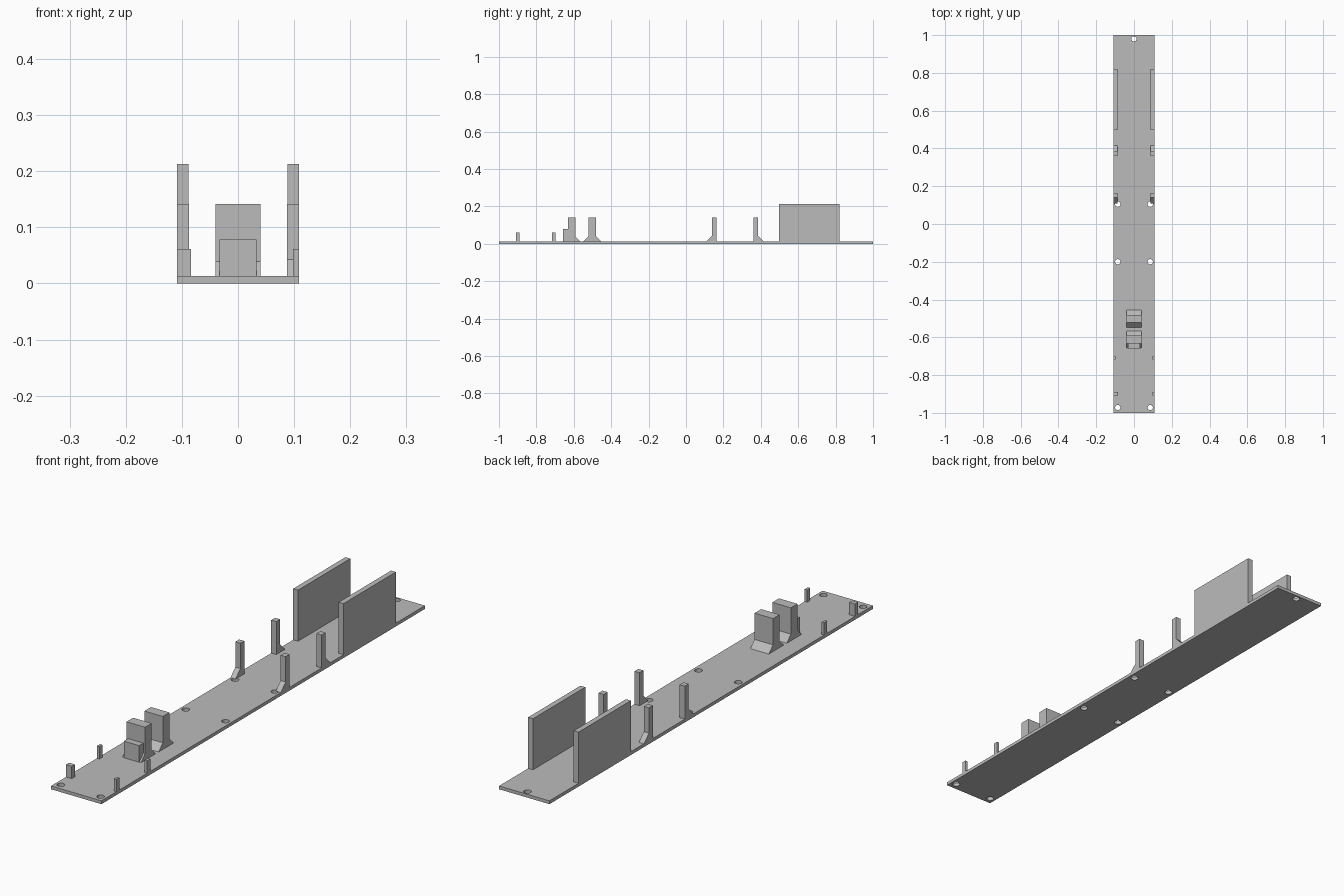
import bpy
import bmesh
import math

if "Cube" in bpy.data.objects:
    bpy.data.objects.remove(bpy.data.objects["Cube"], do_unlink=True)

# Single flat grey for everything
GREY = (0.5, 0.5, 0.5, 1)
grey = bpy.data.materials.new("plain_grey")
grey.use_nodes = True
grey.diffuse_color = GREY
grey.node_tree.nodes["Principled BSDF"].inputs["Base Color"].default_value = GREY

HALF = 0.109     # half width of the base plate
THICK = 0.013    # base plate thickness
SIDES = {"left": 1, "right": -1}


def extrude_profile(name, points, x0, x1):
    """Solid from a side profile of (y, z) points, spanning x0 to x1."""
    bm = bmesh.new()
    face = bm.faces.new([bm.verts.new((x0, y, z)) for y, z in points])
    new = bmesh.ops.extrude_face_region(bm, geom=[face])["geom"]
    moved = [v for v in new if isinstance(v, bmesh.types.BMVert)]
    bmesh.ops.translate(bm, verts=moved, vec=(x1 - x0, 0, 0))
    bmesh.ops.recalc_face_normals(bm, faces=bm.faces)
    mesh = bpy.data.meshes.new(name)
    bm.to_mesh(mesh)
    bm.free()
    mesh.materials.append(grey)
    obj = bpy.data.objects.new(name, mesh)
    bpy.context.collection.objects.link(obj)
    return obj


def block(name, x0, x1, y0, y1, top, front_foot=0, back_foot=0, foot_height=0.043):
    """Upright block on the plate with optional sloped feet."""
    points = [(y1, top), (y0, top)]
    if front_foot:
        points.append((y0, foot_height))
    points += [(y0 - front_foot, THICK), (y1 + back_foot, THICK)]
    if back_foot:
        points.append((y1, foot_height))
    return extrude_profile(name, points, x0, x1)


def edge_block(name, side, width, *args, **kwargs):
    """Block flush with one long edge of the plate."""
    s = SIDES[side]
    x0, x1 = sorted((s * HALF, s * (HALF - width)))
    return block(side + "_" + name, x0, x1, *args, **kwargs)


# Base plate: a filled outline with round screw holes
curve = bpy.data.curves.new("base_plate", "CURVE")
curve.dimensions = "2D"
curve.fill_mode = "BOTH"
curve.extrude = THICK / 2


def add_loop(points):
    spline = curve.splines.new("POLY")
    spline.points.add(len(points) - 1)
    for p, (x, y) in zip(spline.points, points):
        p.co = (x, y, 0, 1)
    spline.use_cyclic_u = True
    spline.use_smooth = False


add_loop([(-HALF, -1), (HALF, -1), (HALF, 1), (-HALF, 1)])
holes = [(0, 0.98)] + [(s * 0.086, y) for s in (-1, 1) for y in (-0.972, -0.2, 0.105)]
for hx, hy in holes:
    angles = [2 * math.pi * i / 16 for i in range(16)]
    add_loop([(hx + 0.014 * math.cos(a), hy + 0.014 * math.sin(a)) for a in angles])

plate = bpy.data.objects.new("base_plate", curve)
bpy.context.collection.objects.link(plate)
plate.location.z = THICK / 2
curve.materials.append(grey)
bpy.ops.object.select_all(action="DESELECT")
plate.select_set(True)
bpy.context.view_layer.objects.active = plate
bpy.ops.object.convert(target="MESH")

# Matching parts along both long edges
for side in SIDES:
    edge_block("side_wall", side, 0.021, 0.497, 0.82, 0.213)
    edge_block("rear_post", side, 0.022, 0.361, 0.385, 0.142, back_foot=0.03)
    edge_block("middle_post", side, 0.022, 0.139, 0.163, 0.142, front_foot=0.03)
    edge_block("second_peg", side, 0.011, -0.717, -0.698, 0.0615)

# Front pegs: the right one is wider
edge_block("front_peg", "left", 0.011, -0.908, -0.889, 0.0615)
edge_block("front_peg", "right", 0.025, -0.908, -0.889, 0.0615)

# Two central supports with sloped feet, and a step on the front one
block("front_support", -0.04, 0.04, -0.632, -0.591, 0.142, 0.025, 0.025, 0.039)
block("rear_support", -0.04, 0.04, -0.522, -0.481, 0.142, 0.026, 0.026, 0.039)
block("support_step", -0.033, 0.033, -0.658, -0.632, 0.078)
